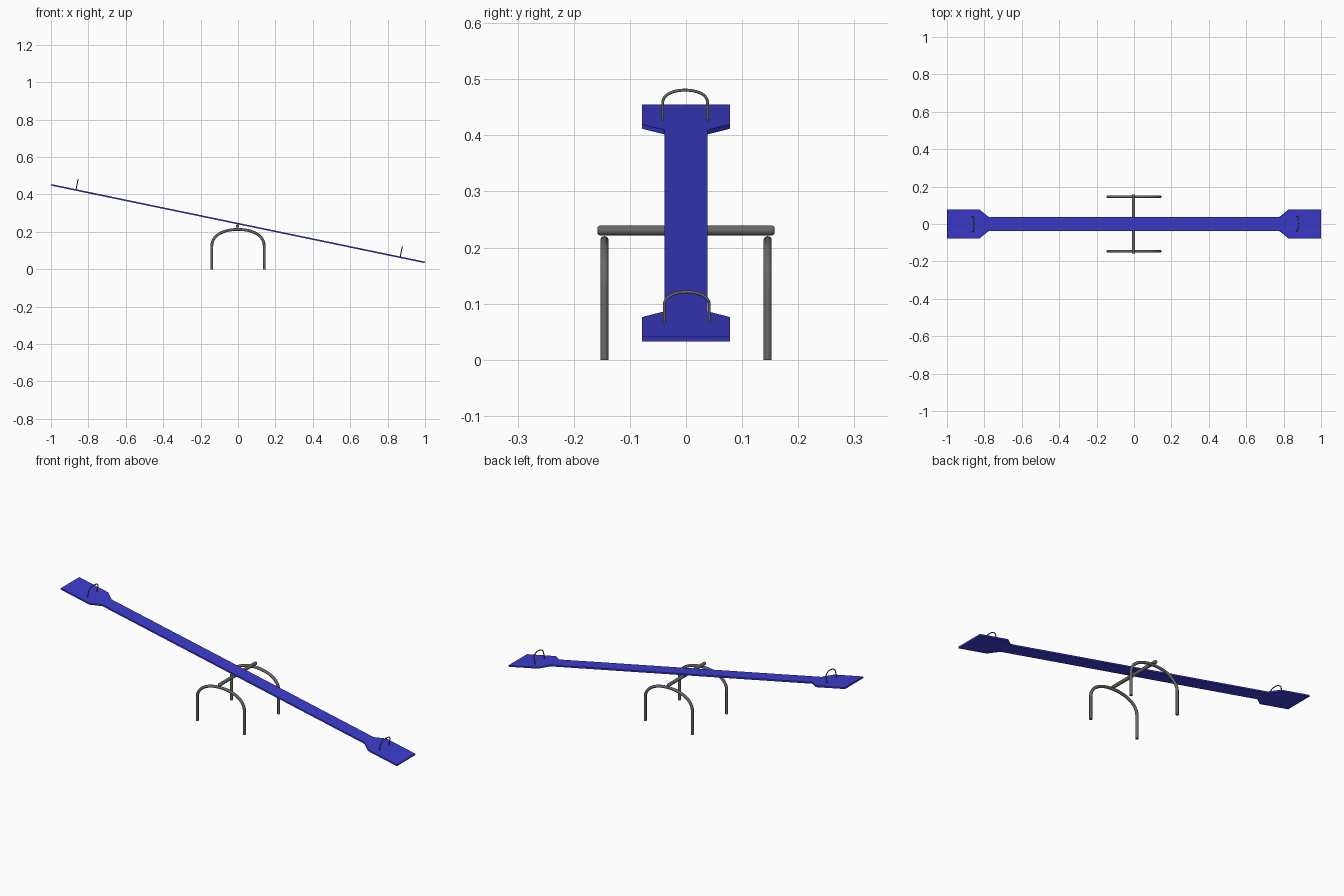
import bpy, bmesh, math
from mathutils import Matrix, Vector

if "Cube" in bpy.data.objects:
    bpy.data.objects.remove(bpy.data.objects["Cube"])

TILT = math.atan(0.2075)
PLANK_MATRIX = Matrix.Translation((0, 0, 0.244)) @ Matrix.Rotation(TILT, 4, 'Y')


def material(name, rgb):
    m = bpy.data.materials.new(name)
    m.diffuse_color = (*rgb, 1)
    m.use_nodes = True
    m.node_tree.nodes["Principled BSDF"].inputs["Base Color"].default_value = m.diffuse_color
    return m


blue = material("blue_paint", (0.045, 0.045, 0.62))
grey = material("grey_steel", (0.14, 0.14, 0.14))


def smooth(obj):
    bpy.ops.object.select_all(action='DESELECT')
    obj.select_set(True)
    bpy.context.view_layer.objects.active = obj
    bpy.ops.object.shade_smooth_by_angle(angle=math.radians(40))


def hoop(name, half_w, base, shoulder, top, radius, across, matrix):
    """Bent tube: two straight legs joined by a rounded top; 'across' is its width axis."""
    cu = bpy.data.curves.new(name + "_path", 'CURVE')
    cu.dimensions = '3D'
    cu.bevel_depth = radius
    cu.bevel_resolution = 3
    cu.resolution_u = 12
    cu.use_fill_caps = True
    across, up = Vector(across), Vector((0, 0, 1))
    P = lambda w, z: across * w + up * z
    k, h, w = 0.6, top - shoulder, half_w
    # each row: left handle, point, right handle
    rows = [
        ((-w, base), (-w, base), (-w, base + (shoulder - base) / 3)),
        ((-w, shoulder - (shoulder - base) / 3), (-w, shoulder), (-w, shoulder + h * k)),
        ((-w * k, top), (0, top), (w * k, top)),
        ((w, shoulder + h * k), (w, shoulder), (w, shoulder - (shoulder - base) / 3)),
        ((w, base + (shoulder - base) / 3), (w, base), (w, base)),
    ]
    sp = cu.splines.new('BEZIER')
    sp.bezier_points.add(len(rows) - 1)
    for bp, (a, p, b) in zip(sp.bezier_points, rows):
        bp.handle_left_type = bp.handle_right_type = 'FREE'
        bp.co, bp.handle_left, bp.handle_right = P(*p), P(*a), P(*b)
    tmp = bpy.data.objects.new(name + "_tmp", cu)
    bpy.context.collection.objects.link(tmp)
    bpy.context.view_layer.update()
    me = bpy.data.meshes.new_from_object(
        tmp.evaluated_get(bpy.context.evaluated_depsgraph_get()))
    bpy.data.objects.remove(tmp)
    obj = bpy.data.objects.new(name, me)
    bpy.context.collection.objects.link(obj)
    obj.matrix_world = matrix
    me.materials.clear()
    me.materials.append(grey)
    smooth(obj)
    return obj


# plank with wide seats at both ends
quarter = [(0.795, 0.038), (0.845, 0.078), (1.02, 0.078)]
side = quarter + [(-x, y) for x, y in reversed(quarter)]
side = quarter[::-1] + [(-x, y) for x, y in quarter]
outline = side + [(-x, -y) for x, y in side]
T = 0.008
bm = bmesh.new()
face = bm.faces.new([bm.verts.new((x, y, -T / 2)) for x, y in outline])
ext = bmesh.ops.extrude_face_region(bm, geom=[face])
bmesh.ops.translate(bm, vec=(0, 0, T),
                    verts=[v for v in ext["geom"] if isinstance(v, bmesh.types.BMVert)])
bmesh.ops.recalc_face_normals(bm, faces=bm.faces)
me = bpy.data.meshes.new("plank")
bm.to_mesh(me)
bm.free()
me.materials.append(blue)
plank = bpy.data.objects.new("plank", me)
bpy.context.collection.objects.link(plank)
plank.matrix_world = PLANK_MATRIX

# hand grips standing square to the plank
for label, s in (("left", -1), ("right", 1)):
    hoop(label + "_hand_grip", 0.04, 0.0, 0.035, 0.058, 0.0026, (0, 1, 0),
         PLANK_MATRIX @ Matrix.Translation((s * 0.885, s * 0.0015, 0)))

# ground arches
for label, s in (("front", -1), ("back", 1)):
    hoop(label + "_support_arch", 0.14, 0.0, 0.125, 0.213, 0.0075, (1, 0, 0),
         Matrix.Translation((0, s * 0.1455, 0)))

# pivot bar resting on the arches, with rounded ends
bpy.ops.mesh.primitive_cylinder_add(vertices=20, radius=0.0088, depth=0.316,
                                    location=(-0.003, 0, 0.2305),
                                    rotation=(math.pi / 2, 0, 0))
bar = bpy.context.object
bar.name = "pivot_bar"
bar.data.materials.append(grey)
bev = bar.modifiers.new("rounded_ends", 'BEVEL')
bev.width = 0.005
bev.segments = 3
bev.limit_method = 'ANGLE'
bev.angle_limit = math.radians(60)
smooth(bar)
